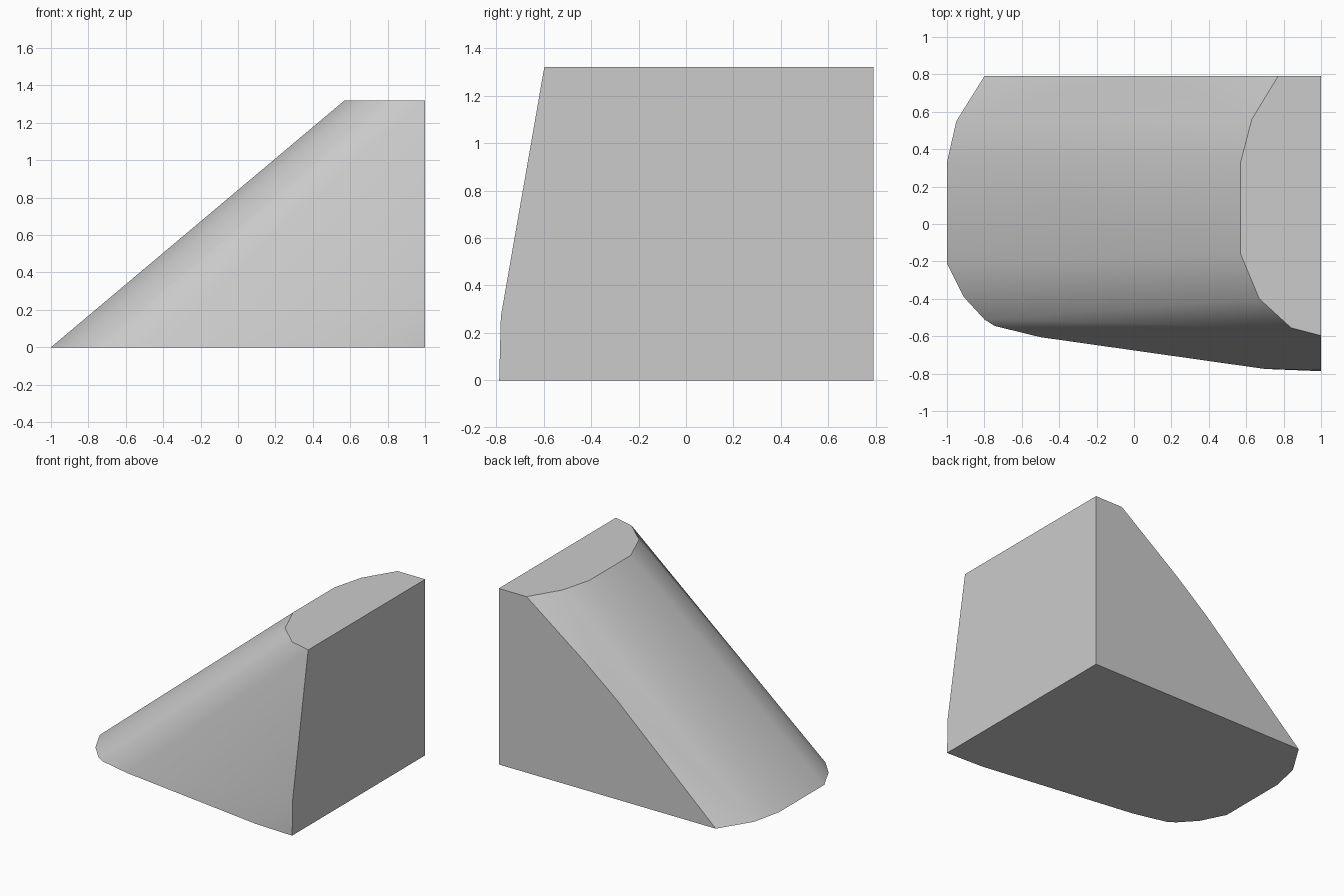
import bpy
import bmesh
import math

cube = bpy.data.objects.get("Cube")
if cube:
    bpy.data.objects.remove(cube, do_unlink=True)

HEIGHT = 1.32
BACK = 0.79

# Plain grey material
grey = bpy.data.materials.new("light grey")
grey.use_nodes = True
colour = (0.6, 0.6, 0.6, 1)
grey.diffuse_color = colour
grey.node_tree.nodes["Principled BSDF"].inputs["Base Color"].default_value = colour

# Ground outline, rounded towards the low end
base = [(1, BACK), (-0.8, BACK), (-0.95, 0.55), (-1, 0.33), (-1, -0.21),
        (-0.91, -0.39), (-0.8, -0.51), (-0.745, -0.545), (-0.5, -0.605),
        (0.7, -0.775), (1, -0.787)]
# Outline of the flat top
top = [(1, BACK), (0.77, BACK), (0.63, 0.56), (0.57, 0.33), (0.57, -0.16),
       (0.67, -0.4), (0.84, -0.555), (1, -0.597)]
# Slight bulge of the back edge, and the fold in the front corner
extra = [(0.28, BACK, 0.956), (0.02, BACK, 0.745), (1, -0.78, 0.27)]

points = [(x, y, 0) for x, y in base] + [(x, y, HEIGHT) for x, y in top] + extra

# Skin the outlines into one closed wedge
bm = bmesh.new()
for p in points:
    bm.verts.new(p)
bmesh.ops.convex_hull(bm, input=bm.verts)
bmesh.ops.dissolve_limit(bm, angle_limit=math.radians(0.5),
                         verts=bm.verts, edges=bm.edges)
bmesh.ops.recalc_face_normals(bm, faces=bm.faces)

mesh = bpy.data.meshes.new("wedge_block")
bm.to_mesh(mesh)
bm.free()
mesh.materials.append(grey)
wedge = bpy.data.objects.new("wedge_block", mesh)
bpy.context.collection.objects.link(wedge)

# Soft shading round the slope, crisp rims
bpy.ops.object.select_all(action="DESELECT")
wedge.select_set(True)
bpy.context.view_layer.objects.active = wedge
bpy.ops.object.shade_smooth_by_angle(angle=math.radians(35))
